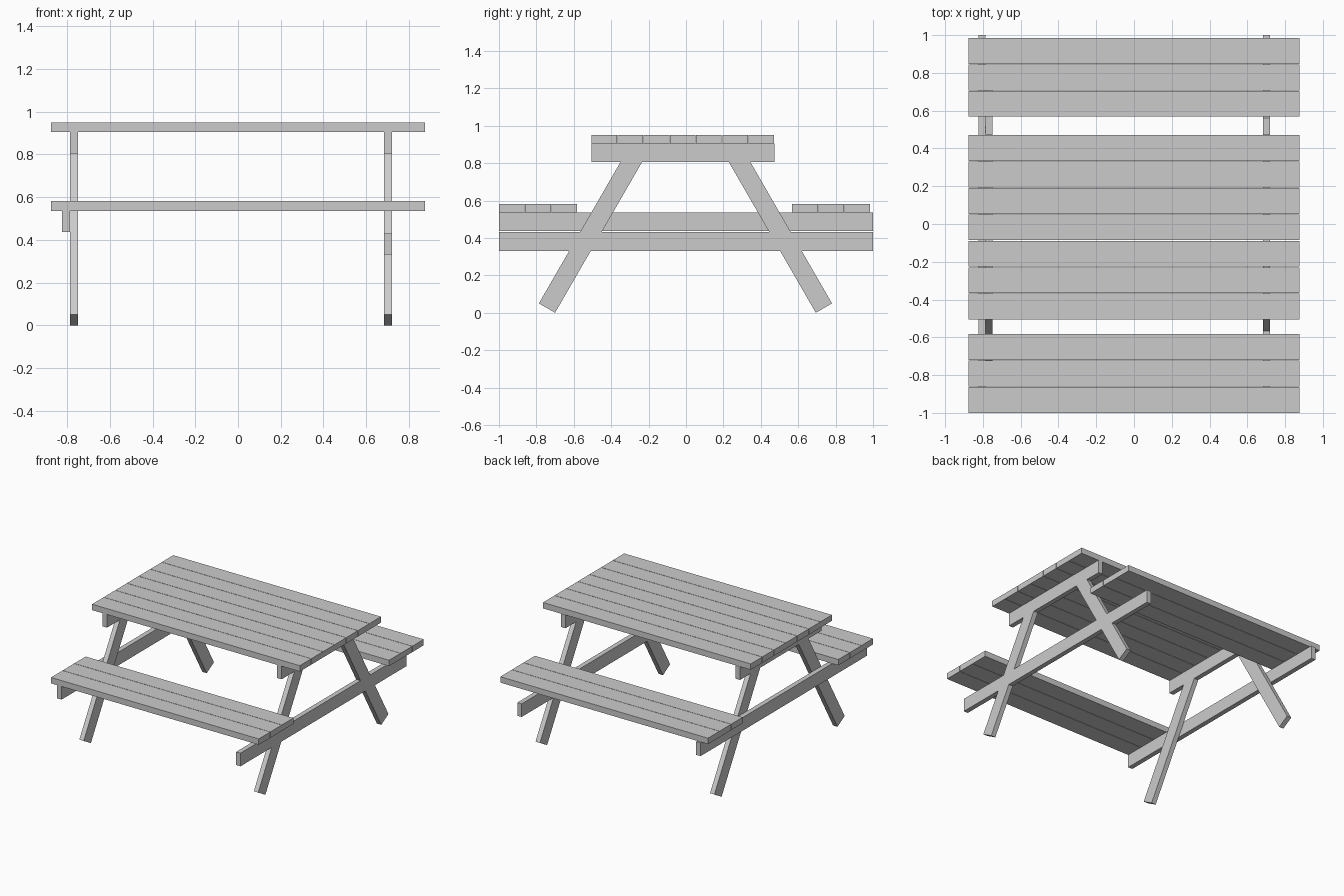
import bpy, math

if "Cube" in bpy.data.objects:
    bpy.data.objects.remove(bpy.data.objects["Cube"])

def prism(name, profile, x0, x1):
    """Extrude a (y, z) outline, counter-clockwise seen from +x, from x0 to x1."""
    n = len(profile)
    verts = [(x, y, z) for x in (x0, x1) for y, z in profile]
    faces = [tuple(range(n - 1, -1, -1)), tuple(range(n, 2 * n))]
    faces += [(i, (i + 1) % n, n + (i + 1) % n, n + i) for i in range(n)]
    mesh = bpy.data.meshes.new(name)
    mesh.from_pydata(verts, [], faces)
    obj = bpy.data.objects.new(name, mesh)
    bpy.context.collection.objects.link(obj)
    return obj

def box(name, x0, x1, y0, y1, z0, z1):
    return prism(name, [(y0, z0), (y1, z0), (y1, z1), (y0, z1)], x0, x1)

PITCH, WIDTH, THICK, HALF = 0.14, 0.137, 0.045, 0.875

def planks(name, count, y, z):
    for i in range(count):
        y0 = y + i * PITCH
        box(f"{name}_{i + 1}", -HALF, HALF, y0, y0 + WIDTH, z, z + THICK)

# Table top and the two benches
planks("table_plank", 7, -0.506, 0.905)
planks("front_bench_plank", 3, -1.0, 0.536)
planks("back_bench_plank", 3, 0.568, 0.536)

# Slanted legs, square-cut at the foot and trimmed under the top beam
TOP, MID = 0.805, -0.003
t = math.tan(math.radians(30))
foot_in, foot_out = 0.697, 0.697 + 0.1 * math.cos(math.radians(30))
leg = [(foot_in, 0), (foot_out, 0.05),
       (foot_out - (TOP - 0.05) * t, TOP), (foot_in - TOP * t, TOP)]

for side, x0 in (("left", -0.786), ("right", 0.684)):
    x1 = x0 + 0.037
    prism(f"{side}_back_leg", [(y + MID, z) for y, z in leg], x0, x1)
    prism(f"{side}_front_leg", [(-y + MID, z) for y, z in reversed(leg)], x0, x1)
    # Beam under the table top
    box(f"{side}_top_beam", x0, x1, -0.506, 0.473, TOP, 0.905)

# Bench beams: left one outside the legs, right one lower and in line with them
box("left_bench_beam", -0.823, -0.786, -1, 1, 0.436, 0.536)
box("right_bench_beam", 0.684, 0.721, -1, 1, 0.331, 0.431)
